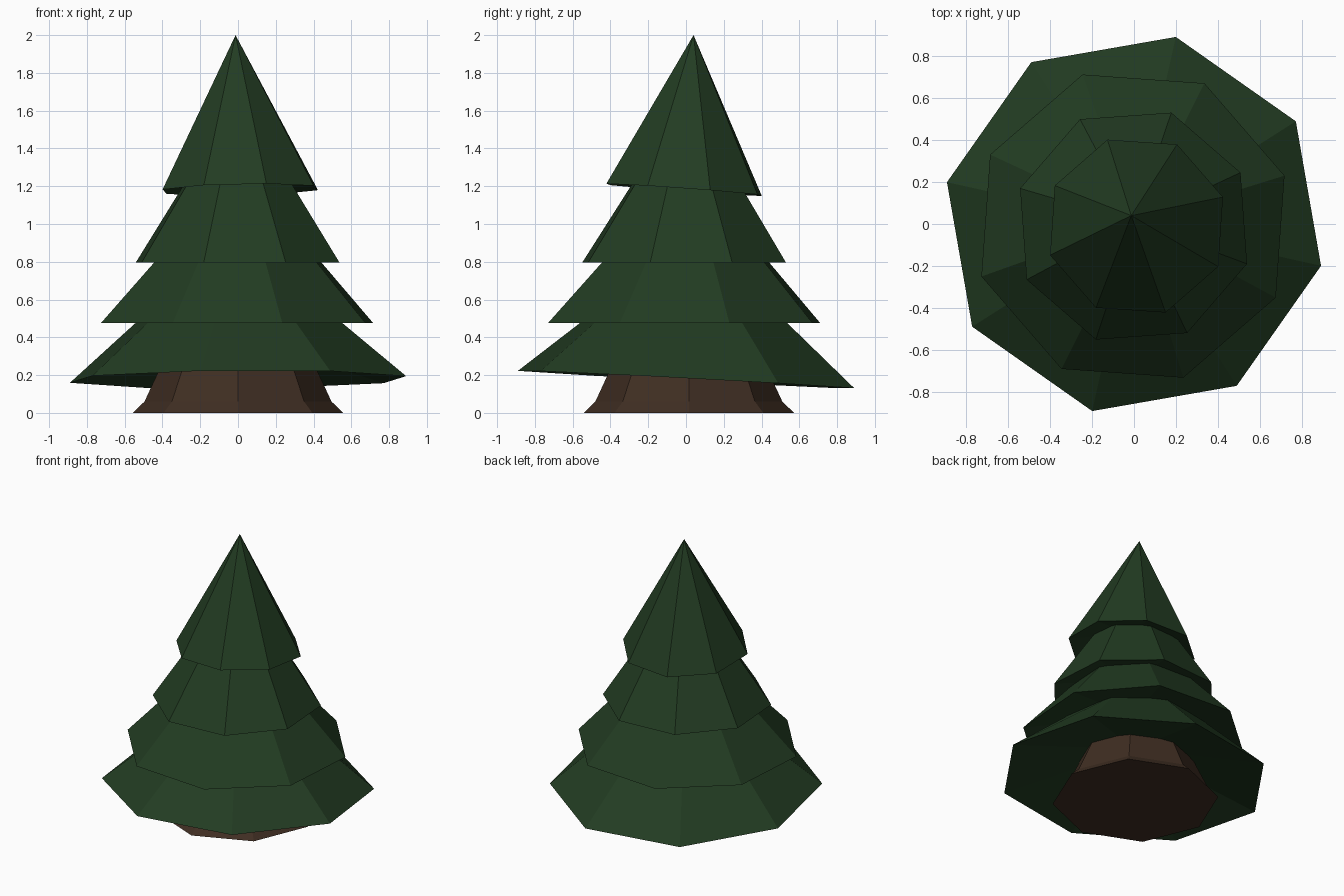
import bpy, bmesh
from math import cos, sin, radians, tau

if "Cube" in bpy.data.objects:
    bpy.data.objects.remove(bpy.data.objects["Cube"])

SIDES = 8


def material(name, rgb):
    m = bpy.data.materials.new(name)
    m.diffuse_color = (*rgb, 1)
    m.use_nodes = True
    m.node_tree.nodes["Principled BSDF"].inputs["Base Color"].default_value = m.diffuse_color
    return m


def ring(bm, r, z, phase, cx=0, cy=0, tilt=(0, 0)):
    # Octagon of vertices, tilted so z varies linearly with x and y
    out = []
    for i in range(SIDES):
        a = radians(phase) + tau * i / SIDES
        x, y = cx + r * cos(a), cy + r * sin(a)
        out.append(bm.verts.new((x, y, z + tilt[0] * x + tilt[1] * y)))
    return out


def bridge(bm, a, b):
    for i in range(SIDES):
        j = (i + 1) % SIDES
        bm.faces.new((a[i], a[j], b[j], b[i]))


def fan(bm, loop, point):
    c = bm.verts.new(point)
    for i in range(SIDES):
        bm.faces.new((loop[i], loop[(i + 1) % SIDES], c))


def finish(bm, name, mat):
    bmesh.ops.recalc_face_normals(bm, faces=bm.faces[:])
    me = bpy.data.meshes.new(name)
    bm.to_mesh(me)
    bm.free()
    me.materials.append(mat)
    bpy.context.collection.objects.link(bpy.data.objects.new(name, me))


green = material("needles", (0.016, 0.045, 0.016))
brown = material("bark", (0.05, 0.027, 0.016))

# Trunk with flared foot
bm = bmesh.new()
loops = [ring(bm, r, z, 0, 0, 0.015)
         for r, z in ((0.557, 0), (0.495, 0.06), (0.37, 0.33))]
for a, b in zip(loops, loops[1:]):
    bridge(bm, a, b)
bm.faces.new(loops[0])
bm.faces.new(loops[-1])
finish(bm, "trunk", brown)


def tier(name, r, z, phase, centre, tilt, top_r, top_z, apex=None):
    bm = bmesh.new()
    rim = ring(bm, r, z, phase, *centre, tilt)
    # Concave underside
    fan(bm, rim, (*centre, z + 0.25 * r))
    if apex:
        fan(bm, rim, apex)
    else:
        top = ring(bm, top_r, top_z, phase)
        bridge(bm, rim, top)
        bm.faces.new(top)
    finish(bm, name, green)


# Branch tiers from bottom to tip
tier("bottom_branches", 0.912, 0.177, 32.4, (0, 0), (0.008, -0.053), 0.45, 0.57)
tier("lower_branches", 0.76, 0.475, 18.4, (-0.005, -0.01), (0, 0), 0.39, 0.88)
tier("upper_branches", 0.569, 0.795, 26.6, (-0.002, -0.01), (0, 0), 0.275, 1.25)
tier("treetop", 0.434, 1.18, 18.6, (0.012, -0.01), (0.02, -0.073), 0, 0,
     apex=(-0.013, 0.04, 2.0))
